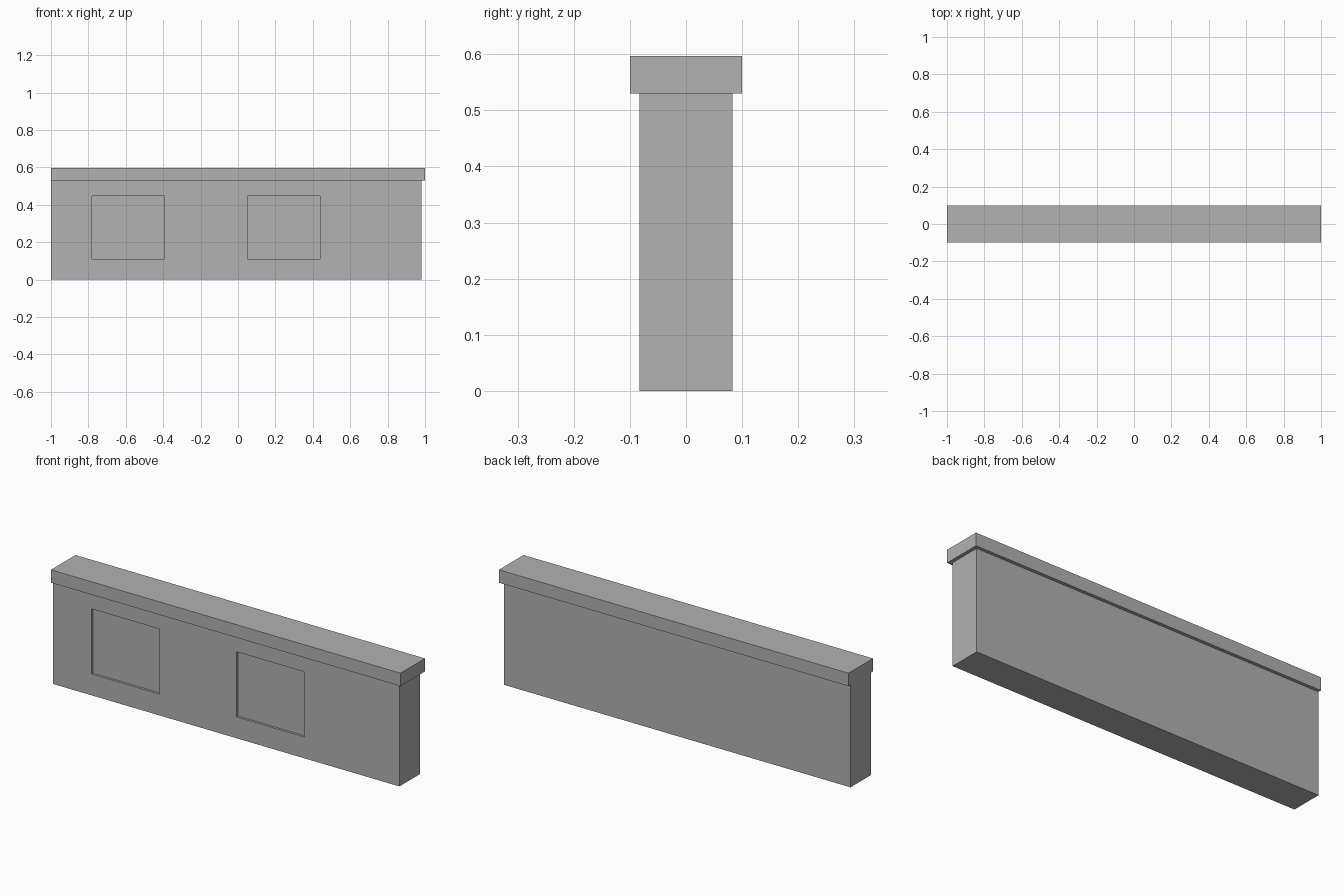
import bpy

cube = bpy.data.objects.get("Cube")
if cube:
    bpy.data.objects.remove(cube, do_unlink=True)

# Single plain grey
grey = bpy.data.materials.new("concrete_grey")
grey.use_nodes = True
colour = (0.445, 0.445, 0.445, 1)
grey.diffuse_color = colour
grey.node_tree.nodes["Principled BSDF"].inputs["Base Color"].default_value = colour


def box(name, x, y, z):
    """Box from (min, max) ranges on each axis."""
    ranges = (x, y, z)
    bpy.ops.mesh.primitive_cube_add(size=1, location=[(a + b) / 2 for a, b in ranges])
    ob = bpy.context.object
    ob.name = name
    ob.scale = [b - a for a, b in ranges]
    bpy.ops.object.transform_apply(location=True, rotation=False, scale=True)
    ob.data.materials.append(grey)
    return ob


FRONT = -0.083
RECESS = 0.012

# Wall body, set back at its left end, and the overhanging cap
wall = box("wall", (-1, 0.982), (FRONT, -FRONT), (0, 0.53))
box("cap", (-1, 1), (-0.1, 0.1), (0.53, 0.597))

# Two shallow panels sunk into the front face
for left_edge in (-0.78, 0.05):
    cutter = box("panel_cutter", (left_edge, left_edge + 0.388),
                 (FRONT - 0.1, FRONT + RECESS), (0.11, 0.447))
    cutter.hide_render = True
    cut = wall.modifiers.new("panel_recess", "BOOLEAN")
    cut.operation = "DIFFERENCE"
    cut.solver = "EXACT"
    cut.object = cutter
    bpy.context.view_layer.objects.active = wall
    bpy.ops.object.modifier_apply(modifier=cut.name)
    bpy.data.objects.remove(cutter, do_unlink=True)
